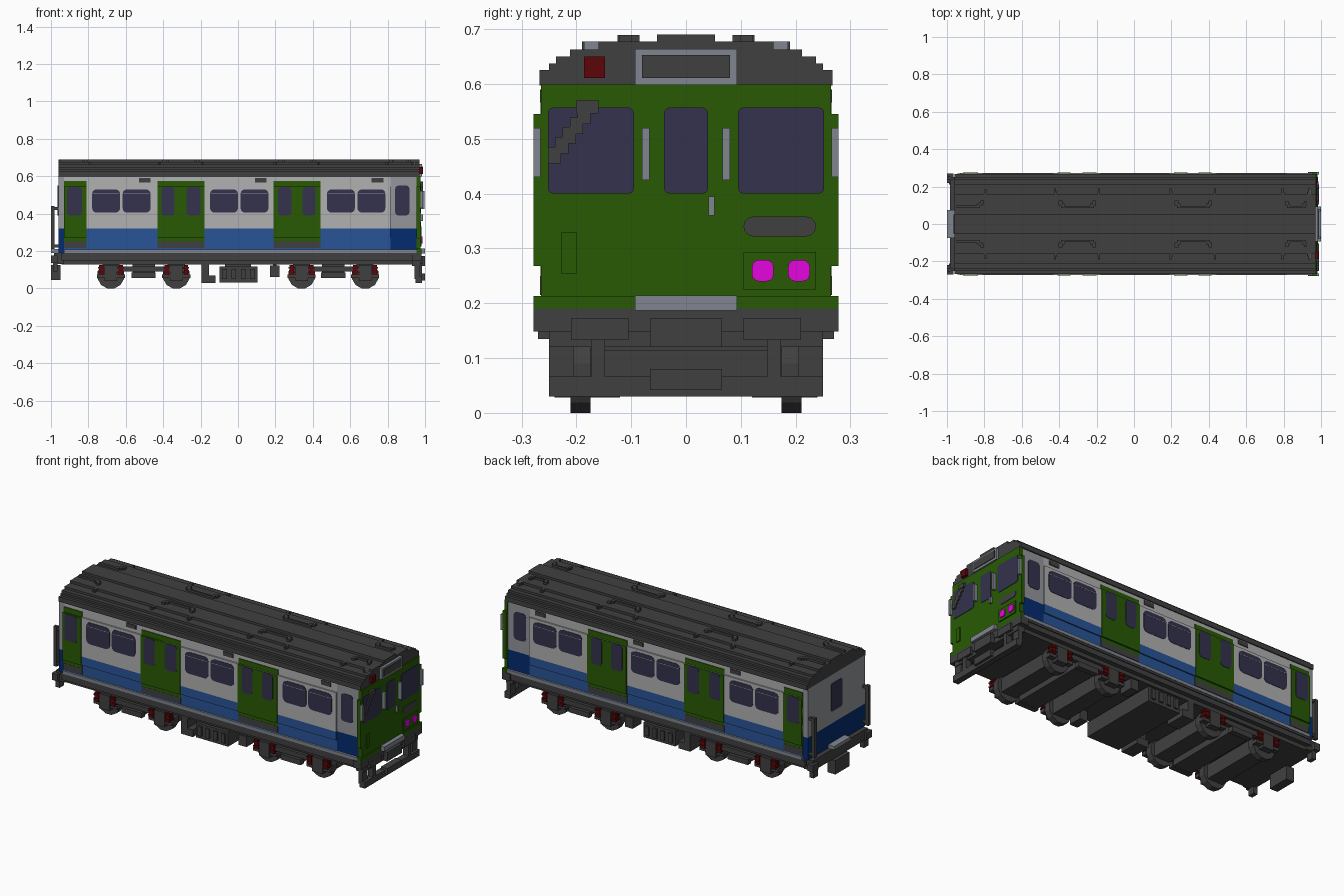
import bpy, bmesh, math

if "Cube" in bpy.data.objects:
    bpy.data.objects.remove(bpy.data.objects["Cube"], do_unlink=True)


def material(name, rgb):
    lin = [((c / 255 + 0.055) / 1.055) ** 2.4 if c > 10 else c / 255 / 12.92 for c in rgb] + [1]
    m = bpy.data.materials.new(name)
    m.use_nodes = True
    m.diffuse_color = lin
    m.node_tree.nodes["Principled BSDF"].inputs["Base Color"].default_value = lin
    return m


DARK = material("charcoal", (64, 64, 64))
WHITE = material("off_white", (177, 177, 177))
PALE = material("pale_grey", (148, 150, 154))
GREEN = material("green", (40, 90, 4))
BLUE = material("blue", (40, 84, 151))
NAVY = material("navy", (4, 44, 112))
GLASS = material("window_glass", (52, 50, 77))
SILVER = material("silver", (128, 134, 144))
LAMP = material("magenta_lamp", (228, 6, 222))
RED = material("dark_red", (92, 6, 8))


def prism(name, pts, axis, a, b, mat):
    """Extrude a 2D outline along x (points are y,z) or y (points are x,z)."""
    bm = bmesh.new()
    put = (lambda t, p: (t, *p)) if axis == "x" else (lambda t, p: (p[0], t, p[1]))
    v0 = [bm.verts.new(put(a, p)) for p in pts]
    v1 = [bm.verts.new(put(b, p)) for p in pts]
    n = len(pts)
    bm.faces.new(v0)
    bm.faces.new(v1[::-1])
    for i in range(n):
        bm.faces.new((v0[i], v1[i], v1[(i + 1) % n], v0[(i + 1) % n]))
    bmesh.ops.recalc_face_normals(bm, faces=bm.faces)
    me = bpy.data.meshes.new(name)
    bm.to_mesh(me)
    bm.free()
    me.materials.append(mat)
    ob = bpy.data.objects.new(name, me)
    bpy.context.collection.objects.link(ob)


def box(name, x0, x1, y0, y1, z0, z1, mat):
    prism(name, [(y0, z0), (y1, z0), (y1, z1), (y0, z1)], "x", x0, x1, mat)


def box2(name, x0, x1, y0, y1, z0, z1, mat):
    """A box on each side of the carriage."""
    box(name + "_right", x0, x1, -y1, -y0, z0, z1, mat)
    box(name + "_left", x0, x1, y0, y1, z0, z1, mat)


def section(name, half, x0, x1, mat):
    """Symmetric cross-section swept along x."""
    prism(name, half + [(-y, z) for y, z in reversed(half)], "x", x0, x1, mat)


def rounded(u0, u1, z0, z1, r):
    """Rectangle with rounded corners."""
    pts = []
    for k, (u, z) in enumerate(((u1 - r, z1 - r), (u0 + r, z1 - r), (u0 + r, z0 + r), (u1 - r, z0 + r))):
        for j in range(4):
            a = math.pi / 2 * (k + j / 3)
            pts.append((u + r * math.cos(a), z + r * math.sin(a)))
    return pts


def pane2(name, x0, x1, z0, z1, y, r=0.018):
    for s, side in ((-1, "right"), (1, "left")):
        prism(f"{name}_{side}", rounded(x0, x1, z0, z1, r), "y", s * (y - 0.004), s * (y + 0.002), GLASS)


def end_pane(name, y0, y1, z0, z1, x0, x1, mat, r=0.01):
    prism(name, rounded(y0, y1, z0, z1, r), "x", x0, x1, mat)


# Body shell, with a shallow bulge at waist height
section("lower_body", [(.262, .19), (.262, .27), (.269, .27), (.269, .32)], -.93, .815, BLUE)
section("upper_body", [(.269, .32), (.269, .545), (.261, .545), (.261, .6)], -.93, .815, WHITE)
for name, x0, x1 in (("rear_end", -.96, -.93), ("cab_bay", .815, .955)):
    section(name + "_lower", [(.26, .19), (.26, .32)], x0, x1, NAVY)
    section(name + "_upper", [(.26, .32), (.26, .6)], x0, x1, PALE)
box2("sill", -.93, .955, .255, .273, .19, .208, SILVER)

# Stepped roof
section("roof", [(.267, .597), (.267, .625), (.25, .625), (.25, .637), (.237, .637), (.237, .65),
                 (.212, .65), (.212, .663), (.16, .663), (.16, .677), (.053, .677), (.053, .69)],
        -.96, .97, DARK)

# Bent conduits on the roof, stepped along their curves
for i, pts in enumerate(([(-.945, .095), (-.84, .09), (-.805, .12), (-.79, .18)],
                         [(-.425, .185), (-.41, .135), (-.375, .09), (-.23, .09), (-.195, .135), (-.185, .185)],
                         [(.195, .185), (.21, .135), (.245, .09), (.39, .09), (.425, .135), (.435, .185)],
                         [(.79, .185), (.805, .13), (.83, .09), (.905, .09), (.925, .13), (.94, .185)])):
    for (xa, ya), (xb, yb) in zip(pts, pts[1:]):
        n = 1 if abs(ya - yb) < .01 else 3
        for k in range(n):
            x0, x1 = (xa + (xb - xa) * t / n for t in (k, k + 1))
            y0, y1 = sorted(ya + (yb - ya) * t / n for t in (k, k + 1))
            box2(f"roof_conduit_{i}", x0 - .004, x1 + .004, y0 - .005, y1 + .005,
                 .65, .689 if y1 < .125 else .677, DARK)
box2("conduit_clamp", .941, .949, .157, .186, .655, .677, SILVER)

# Passenger doors
door = [(.265, .25), (.265, .27), (.274, .27), (.274, .545), (.265, .545), (.265, .575)]
for i, (x0, x1, panes) in enumerate(((-.93, -.81, ((-.915, -.835),)),
                                     (-.43, -.18, ((-.41, -.34), (-.275, -.2))),
                                     (.19, .44, ((.215, .285), (.345, .415))))):
    section(f"door_{i}", door, x0, x1, GREEN)
    box2(f"door_step_{i}", x0, x1, .25, .266, .215, .25, DARK)
    for j, (a, b) in enumerate(panes):
        pane2(f"door_window_{i}_{j}", a, b, .39, .543, .274)

# Saloon windows in pairs, with opening top lights and vents
for i, x in enumerate((-.78, -.15, .475)):
    for j, a in enumerate((x, x + .163)):
        pane2(f"saloon_window_{i}_{j}", a, a + .15, .405, .53, .269, .025)
        box2(f"window_bar_{i}_{j}", a + .005, a + .145, .267, .272, .504, .507, PALE)
for i, x in enumerate((-.53, .09, .715)):
    box2(f"side_vent_{i}", x, x + .063, .25, .266, .566, .59, DARK)

# Cab side doors
pane2("cab_door_window", .84, .917, .39, .55, .26)

# Rear end
end_pane("rear_window", -.05, .05, .39, .55, -.964, -.955, GLASS)
box2("rear_post", -1, -.98, .235, .255, .21, .44, DARK)
for z in (.22, .42):
    box2("rear_post_bracket", -.985, -.955, .238, .252, z, z + .015, DARK)
box("rear_step", -1, -.955, -.075, .075, .19, .21, SILVER)
box("rear_beam", -.985, -.93, -.25, .25, .13, .19, DARK)
box2("rear_buffer", -1, -.965, .22, .27, .135, .175, DARK)
box2("rear_buffer_bracket", -.99, -.965, .21, .25, .09, .135, DARK)
box("rear_coupler", -1, -.95, -.065, .065, .045, .125, DARK)

# Cab front
section("cab_front", [(.264, .19), (.264, .268), (.278, .268), (.278, .545), (.264, .545), (.264, .6)],
        .955, .976, GREEN)
for name, y0, y1 in (("right", -.252, -.095), ("middle", -.04, .04), ("left", .095, .252)):
    end_pane(f"windscreen_{name}", y0, y1, .4, .557, .97, .979, GLASS)
box2("front_handle", .976, .996, .067, .08, .425, .52, SILVER)
box2("corner_handle", .972, .99, .265, .278, .43, .52, SILVER)
box("door_latch", .976, .99, .041, .052, .36, .395, SILVER)
end_pane("front_plate", .105, .237, .322, .358, .97, .979, DARK, .017)
box("lamp_panel", .97, .982, .105, .237, .225, .293, GREEN)
for i, y in enumerate((.12, .186)):
    end_pane(f"headlamp_{i}", y, y + .04, .24, .279, .97, .987, LAMP, .013)
box("front_hatch", .97, .982, -.227, -.2, .253, .33, GREEN)
for i in range(5):
    box(f"wiper_{i}", .976, .988, -.252 + i * .0135, -.228 + i * .0135, .455 + i * .018, .485 + i * .018, DARK)
box("wiper_mount", .976, .99, -.2, -.16, .546, .571, DARK)
box("tail_lamp", .96, .986, -.186, -.148, .611, .65, RED)
box("destination_frame", .96, .985, -.093, .093, .598, .664, SILVER)
box("destination_sign", .97, .989, -.08, .08, .611, .653, DARK)
box("front_step", .96, 1, -.093, .093, .187, .214, SILVER)
box("front_sill", .955, .98, -.278, .278, .19, .213, GREEN)

# Front beam, buffers and coupler
box("front_beam", .93, .98, -.278, .278, .148, .19, DARK)
box("front_beam_lower", .93, .975, -.25, .25, .12, .15, DARK)
box2("front_bracket", .97, .99, .105, .21, .133, .173, DARK)
box2("front_strut", .95, .985, .148, .173, .065, .135, DARK)
box("front_guard", .95, .985, -.25, .25, .03, .066, DARK)
box2("guard_post", .945, .97, .205, .25, .05, .135, DARK)
box("coupler_top", .96, 1, -.066, .066, .12, .173, DARK)
box("coupler_low", .96, 1, -.066, .066, .042, .08, DARK)

# Underframe
section("underframe", [(.24, .128), (.24, .15), (.266, .15), (.266, .19)], -.945, .96, DARK)
box2("side_rail", -.945, .96, .255, .271, .178, .19, DARK)

# Bogies with wheels, axle casings and red springs


def wheel(name, x, y0, y1):
    pts = [(x + .0735 * math.cos(math.tau * (k + .5) / 12), .071 + .0735 * math.sin(math.tau * (k + .5) / 12))
           for k in range(12)]
    prism(name, pts, "y", y0, y1, DARK)


for b, (xa, xb) in enumerate(((-.68, -.33), (.34, .68))):
    xm = (xa + xb) / 2
    box(f"bogie_cross_beam_{b}", xm - .06, xm + .06, -.22, .22, .06, .13, DARK)
    box2(f"bogie_side_frame_{b}", xa, xb, .215, .24, .09, .118, DARK)
    box2(f"bogie_damper_{b}", xm - .065, xm + .065, .22, .25, .055, .085, DARK)
    for w, x in enumerate((xa, xb)):
        box(f"axle_casing_{b}_{w}", x - .048, x + .048, -.2, .2, .034, .115, DARK)
        for s in (-1, 1):
            wheel(f"wheel_{b}_{w}", x, s * .174, s * .211)
        box2(f"axle_box_{b}_{w}", x - .033, x + .033, .205, .248, .04, .125, DARK)
        box2(f"axle_bar_{b}_{w}", x - .075, x + .075, .21, .24, .055, .075, DARK)
        for d in (-.052, .052):
            box2(f"spring_{b}_{w}", x + d - .012, x + d + .012, .215, .247, .072, .125, RED)
            for z in (.083, .107):
                box2(f"spring_cup_{b}_{w}", x + d - .017, x + d + .017, .215, .25, z, z + .008, RED)

# Equipment under the floor
box("equipment_case", -.1, .105, -.24, .24, .033, .118, DARK)
for i in range(4):
    box2(f"case_rib_{i}", -.085 + i * .05, -.06 + i * .05, .235, .25, .05, .105, DARK)
box("equipment_hanger", -.07, .07, -.2, .2, .11, .13, DARK)
box2("air_tank", -.195, -.12, .12, .24, .028, .07, DARK)
box2("air_tank_bracket", -.195, -.155, .14, .24, .065, .13, DARK)
box2("small_box", .172, .222, .16, .24, .062, .122, DARK)
box2("small_box_hanger", .187, .207, .18, .22, .11, .13, DARK)
